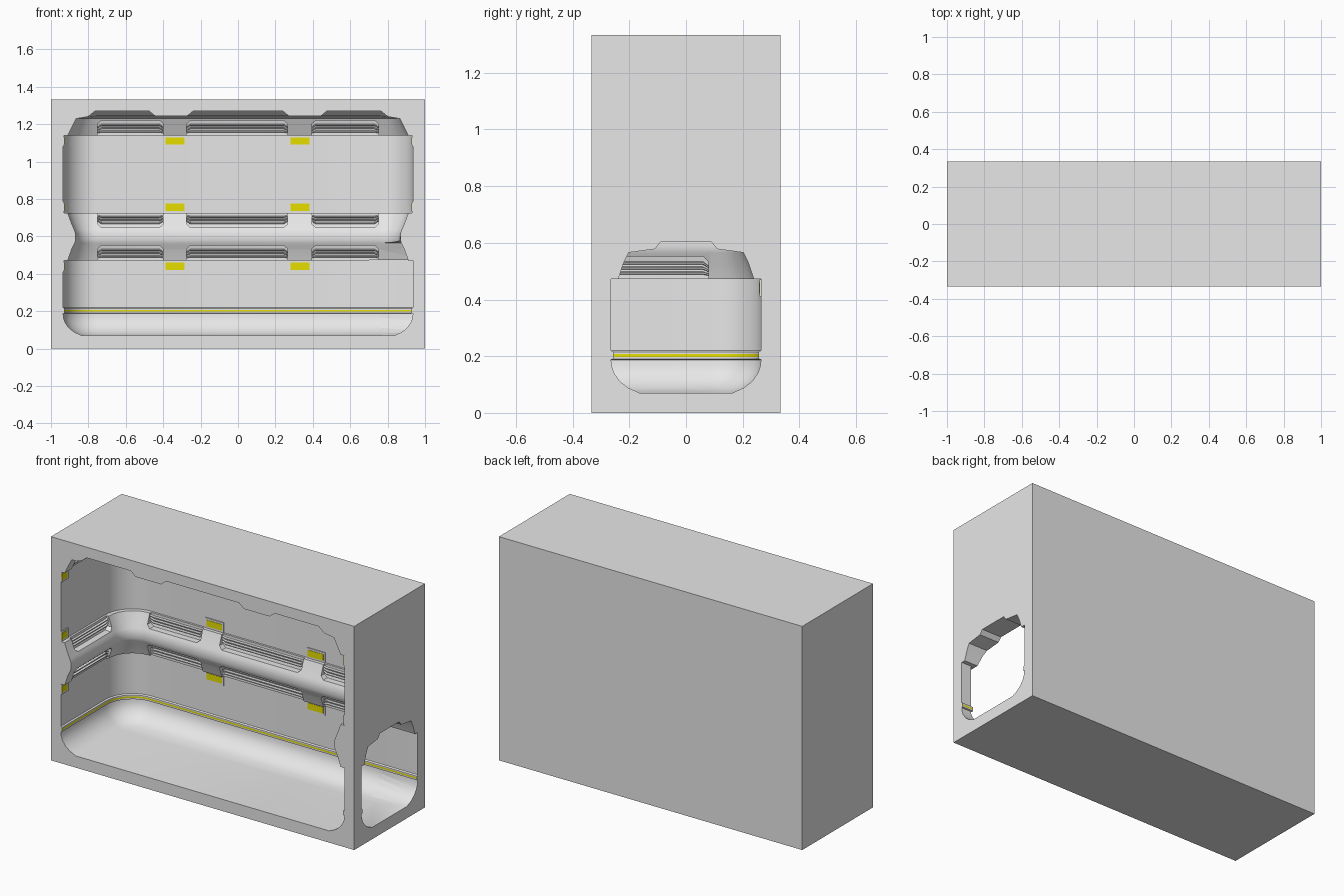
import bpy, bmesh, math

if "Cube" in bpy.data.objects:
    bpy.data.objects.remove(bpy.data.objects["Cube"])

X, Y, F = 0.935, 0.265, -1 / 3      # cavity half width, back wall, front plane


def material(name, rgb):
    m = bpy.data.materials.new(name)
    m.diffuse_color = (*rgb, 1)
    m.use_nodes = True
    m.node_tree.nodes["Principled BSDF"].inputs["Base Color"].default_value = m.diffuse_color
    return m


grey = material("light_grey", (0.8, 0.8, 0.8))
yellow = material("yellow", (0.8, 0.74, 0.0))


def loft(bm, rings):
    """Closed solid through rings of equal point count."""
    vs = [[bm.verts.new(p) for p in r] for r in rings]
    n = len(vs[0])
    for a, b in zip(vs, vs[1:]):
        for i in range(n):
            j = (i + 1) % n
            bm.faces.new((a[i], a[j], b[j], b[i]))
    bm.faces.new(vs[0][::-1])
    bm.faces.new(vs[-1])


def box(bm, x0, x1, y0, y1, z0, z1):
    loft(bm, [[(x0, y0, z), (x1, y0, z), (x1, y1, z), (x0, y1, z)] for z in (z0, z1)])


def finish(name, bm, mats):
    bmesh.ops.recalc_face_normals(bm, faces=bm.faces)
    me = bpy.data.meshes.new(name)
    bm.to_mesh(me)
    bm.free()
    for m in mats:
        me.materials.append(m)
    ob = bpy.data.objects.new(name, me)
    bpy.context.collection.objects.link(ob)
    return ob


# wall profile: (inset from the wall plane, height)
lower = [(.10, .07), (.06, .088), (.032, .11), (.012, .137), (.002, .165), (0, .187),
         (.008, .19), (.008, .198), (.008, .207), (.008, .215), (0, .22),
         (0, .472), (.025, .472), (.045, .53), (.062, .565)]
upper = [(.067, .58), (.067, .615), (.06, .635), (.045, .67), (.025, .725), (0, .725),
         (0, 1.14), (.025, 1.14), (.07, 1.23), (.15, 1.243)]


def room_ring(d, z, n=10):
    r = max(.18 - d, .02)
    x, y = X - d, Y - d
    pts = [(-x, -.5, z)]
    for cx, start in ((-x + r, math.pi), (x - r, math.pi / 2)):
        for k in range(n + 1):
            a = start - math.pi / 2 * k / n
            pts.append((cx + r * math.cos(a), y - r + r * math.sin(a), z))
    return pts + [(x, -.5, z)]


# outer block
bm = bmesh.new()
box(bm, -1, 1, F, -F, 0, 4 / 3)
block = finish("hollow_block", bm, [grey, yellow])

# main room cutter
bm = bmesh.new()
loft(bm, [room_ring(d, z) for d, z in lower + upper])
room = finish("room_cutter", bm, [grey, yellow])

# side passage cutter, using the same lower wall profile
half = [(Y - d - .0007, z + .0007) for d, z in lower] + [(.11, .578), (.09, .603)]
section = half + [(-y, z) for y, z in reversed(half)]
bm = bmesh.new()
loft(bm, [[(x, y, z) for y, z in section] for x in (.7, 1.1)])
passage = finish("passage_cutter", bm, [grey, yellow])

# wall mappings: distance along the wall, inset, height
walls = {"back": lambda u, d, z: (u, Y - d, z),
         "left": lambda u, d, z: (-X + d, u, z),
         "right": lambda u, d, z: (X - d, u, z)}
bands = [(.472, .552), (.725, .648), (1.14, 1.22)]

# ribbed panel recesses and ceiling channels
bm = bmesh.new()
for wall, spans in (("back", [(-.75, -.4), (-.275, .265), (.395, .75)]),
                    ("left", [(-.27, .08)]), ("right", [(-.27, .08)])):
    for b, (z0, z1) in enumerate(bands):
        if wall == "right" and b == 0:
            continue
        h = z1 - z0
        prof = [(.12, -.06), (.012, -.06)]
        for t in (.2, .42, .64):
            prof += [(.012, t), (.024, t + .03), (.024, t + .1), (.012, t + .13)]
        prof += [(.016, 1), (.12, 1)]
        for u0, u1 in spans:
            loft(bm, [[walls[wall](u, d, z0 + h * t * s) for d, t in prof]
                      for u, s in ((u0, .76), (u0 + .02, 1), (u1 - .02, 1), (u1, .76))])
for x0, x1 in ((-.8, -.44), (-.275, .275), (.44, .8)):
    loft(bm, [[(x0 + o, -.5, z), (x1 - o, -.5, z), (x1 - o, .11 - o, z), (x0 + o, .11 - o, z)]
              for o, z in ((-.045, 1.205), (.035, 1.27))])
recess = finish("recess_cutter", bm, [grey, yellow])

# carve the block
bpy.context.view_layer.objects.active = block
block.select_set(True)
for cutter in (room, passage, recess):
    cutter.hide_render = True
    mod = block.modifiers.new("cut", 'BOOLEAN')
    mod.operation, mod.solver, mod.object = 'DIFFERENCE', 'EXACT', cutter
    bpy.ops.object.modifier_apply(modifier=mod.name)
    bpy.data.objects.remove(cutter)

# yellow stripe in the skirting rail
me = block.data
for p in me.polygons:
    zs = [me.vertices[i].co.z for i in p.vertices]
    p.material_index = int(min(zs) > .1965 and max(zs) < .2085 and abs(p.normal.z) < .5)
bpy.ops.object.shade_smooth_by_angle(angle=math.radians(28))

# clips with yellow plates next to the ribbed panels
frames, plates = bmesh.new(), bmesh.new()


def slab(bm, wall, u0, u1, z0, z1, d):
    f = walls[wall]
    loft(bm, [[f(u0, e, z0), f(u1, e, z0), f(u1, e, z1), f(u0, e, z1)] for e in (-.002, d)])


for b, (z0, z1) in enumerate([(.41, .471), (.726, .786), (1.08, 1.139)]):
    zc = (z0 + z1) / 2
    for wall, spans in (("back", [(-.398, -.277), (.27, .391)]),
                        ("left", [(F + .0005, -.272)]), ("right", [(F + .0005, -.272)])):
        if wall == "right" and b == 0:
            continue
        for u0, u1 in spans:
            slab(frames, wall, u0, u1, z0, z1, .006)
            start = u0 + (.01 if wall == "back" else 0)
            slab(plates, wall, start, u1 - .01, zc - .019, zc + .019, .008)
finish("clip_frames", frames, [grey])
finish("clip_plates", plates, [yellow])
